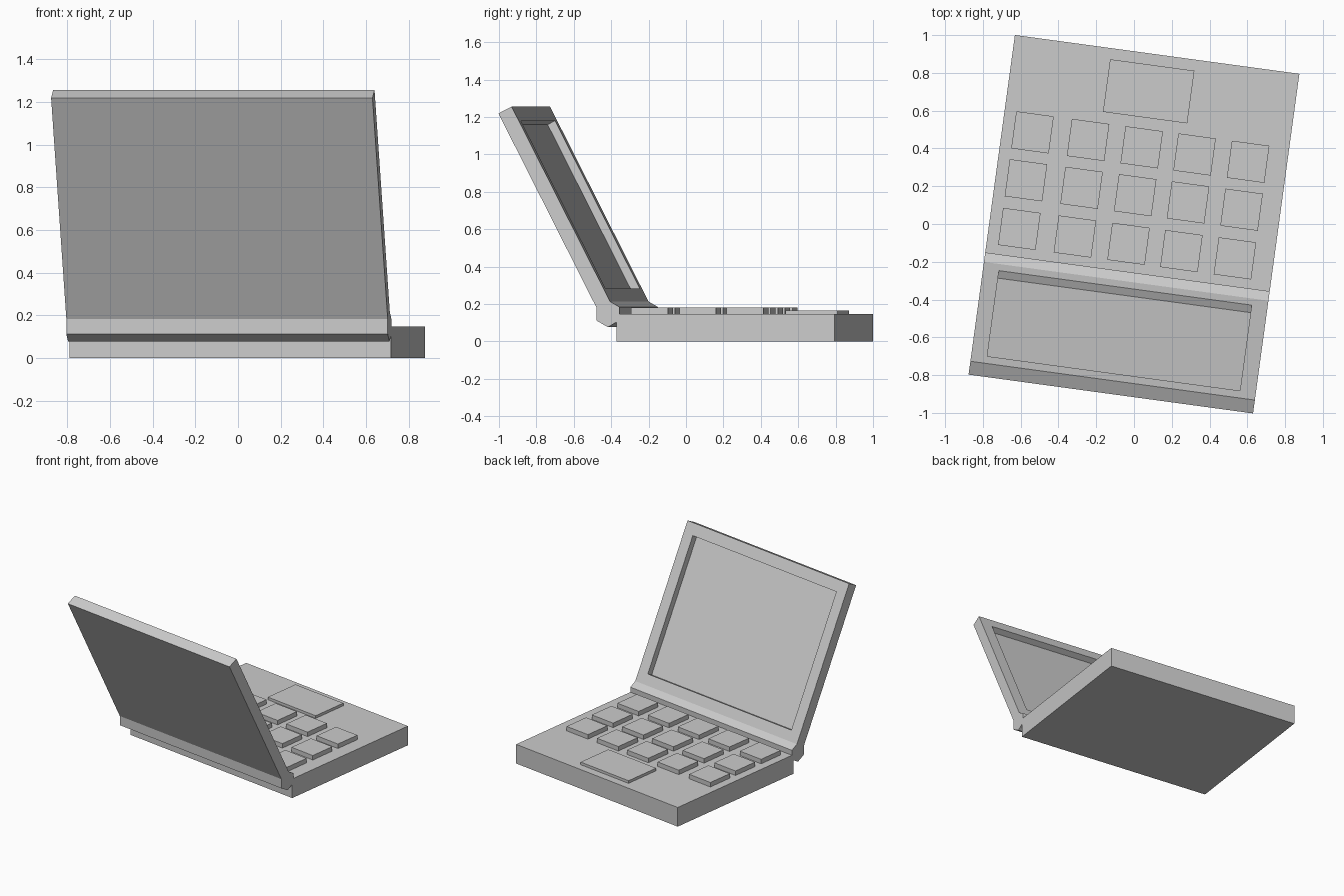
import bpy, bmesh
from math import radians
from mathutils import Matrix, Vector

if "Cube" in bpy.data.objects:
    bpy.data.objects.remove(bpy.data.objects["Cube"])

TURN = Matrix.Rotation(radians(-7.77), 4, 'Z')      # whole model is turned slightly
PIVOT = Vector((0, -0.318, 0.148))                  # hinge axis
HALF_W = 0.76


def finish(name, bm, matrix=Matrix()):
    bmesh.ops.recalc_face_normals(bm, faces=bm.faces)
    mesh = bpy.data.meshes.new(name)
    bm.to_mesh(mesh)
    bm.free()
    mesh.transform(TURN @ matrix)
    obj = bpy.data.objects.new(name, mesh)
    bpy.context.collection.objects.link(obj)
    return obj


def box_mesh(lo, hi):
    lo, hi = Vector(lo), Vector(hi)
    bm = bmesh.new()
    size = hi - lo
    bmesh.ops.create_cube(bm, size=1, matrix=Matrix.Translation((lo + hi) / 2)
                          @ Matrix.Diagonal((*size, 1)))
    return bm


# Keyboard base
finish("base", box_mesh((-HALF_W, -0.27, 0), (HALF_W, 0.906, 0.146)))

# Keys: three rows of five
COLUMNS = (-0.598, -0.301, -0.0145, 0.268, 0.554)
ROWS = (-0.108, 0.152, 0.408)
for r, y in enumerate(ROWS):
    for c, x in enumerate(COLUMNS):
        finish(f"key_{r + 1}_{c + 1}",
               box_mesh((x - 0.1, y - 0.099, 0.14), (x + 0.1, y + 0.099, 0.18)))

# Touchpad
finish("touchpad", box_mesh((-0.243, 0.566, 0.14), (0.207, 0.847, 0.166)))

# Six-sided hinge bar
bm = bmesh.new()
bmesh.ops.create_cone(bm, cap_ends=True, segments=6, radius1=0.072, radius2=0.072,
                      depth=2 * HALF_W)
# lay along x with a corner pointing up
spin = Matrix.Rotation(radians(90), 4, 'Y')
top = max((spin @ v.co).z for v in bm.verts)
if top < 0.07:
    spin = spin @ Matrix.Rotation(radians(30), 4, 'Z')
finish("hinge", bm, Matrix.Translation(PIVOT) @ spin)

# Lid, built upright at the hinge axis, with the screen sunk into its inner face
bm = box_mesh((-HALF_W, -0.04, 0.045), (HALF_W, 0.04, 1.222))
bm.normal_update()
inner = max(bm.faces, key=lambda f: f.normal.y)
bmesh.ops.inset_individual(bm, faces=[inner], thickness=0.12)
screen = bmesh.ops.extrude_discrete_faces(bm, faces=[inner])["faces"][0]
bmesh.ops.translate(bm, verts=screen.verts, vec=(0, -0.045, 0))
finish("lid", bm, Matrix.Translation(PIVOT) @ Matrix.Rotation(radians(27), 4, 'X'))
